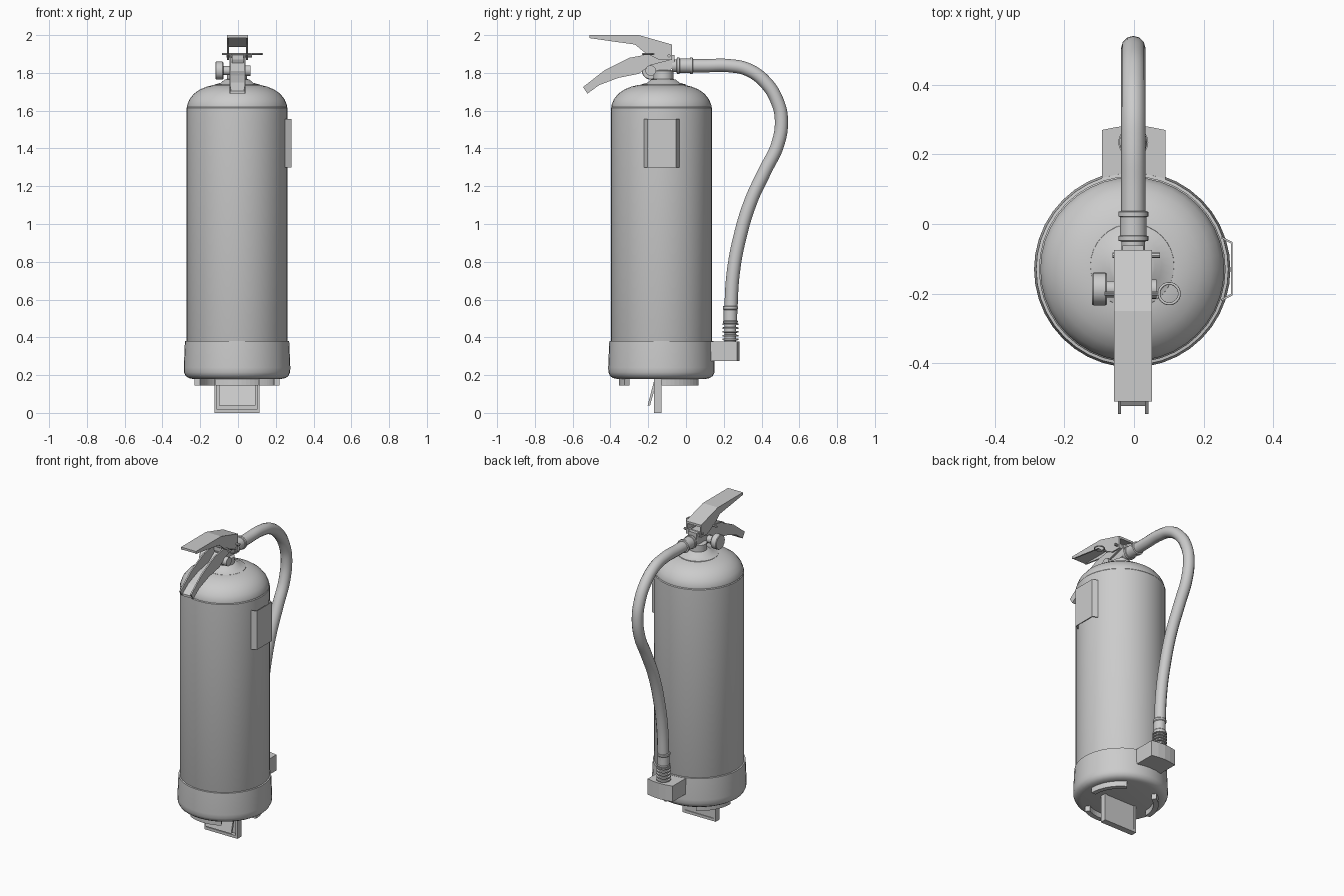
import bpy, bmesh
from math import sin, cos, pi, radians
from mathutils import Vector, Matrix

cube = bpy.data.objects.get("Cube")
if cube:
    bpy.data.objects.remove(cube)

AX, AY = -0.005, -0.13          # tank axis

grey = bpy.data.materials.new("plain_grey")
grey.use_nodes = True
grey.diffuse_color = (0.6, 0.6, 0.6, 1)
grey.node_tree.nodes["Principled BSDF"].inputs["Base Color"].default_value = (0.6, 0.6, 0.6, 1)


def finish(obj, smooth=True):
    obj.data.materials.clear()
    obj.data.materials.append(grey)
    bpy.ops.object.select_all(action='DESELECT')
    obj.select_set(True)
    bpy.context.view_layer.objects.active = obj
    if smooth:
        bpy.ops.object.shade_smooth_by_angle(angle=radians(35))
    return obj


def from_bmesh(name, bm, smooth=True):
    bmesh.ops.recalc_face_normals(bm, faces=bm.faces)
    mesh = bpy.data.meshes.new(name)
    bm.to_mesh(mesh)
    bm.free()
    obj = bpy.data.objects.new(name, mesh)
    bpy.context.collection.objects.link(obj)
    return finish(obj, smooth)


def lathe(name, profile, origin, axis=(0, 0, 1), sides=32):
    """Spin (radius, height) pairs around an axis through origin."""
    turn = Vector((0, 0, 1)).rotation_difference(Vector(axis)).to_matrix().to_4x4()
    place = Matrix.Translation(origin) @ turn
    bm = bmesh.new()
    rings = [[bm.verts.new(place @ Vector((r * cos(a), r * sin(a), h)))
              for a in (2 * pi * i / sides for i in range(sides))] for r, h in profile]
    for low, high in zip(rings, rings[1:]):
        for i in range(sides):
            j = (i + 1) % sides
            bm.faces.new((low[i], low[j], high[j], high[i]))
    bm.faces.new(rings[0])
    bm.faces.new(rings[-1])
    return from_bmesh(name, bm)


def rod(name, radius, start, end, sides=20):
    d = Vector(end) - Vector(start)
    return lathe(name, [(radius, 0), (radius, d.length)], start, d, sides)


def prism(name, outline, low, high, axis='X'):
    """Extrude an outline: (y, z) along x, or (x, y) along z."""
    bm = bmesh.new()
    put = (lambda p, t: (t, *p)) if axis == 'X' else (lambda p, t: (*p, t))
    face = bm.faces.new([bm.verts.new(put(p, low)) for p in outline])
    out = bmesh.ops.extrude_face_region(bm, geom=[face])
    move = Vector(put((0, 0), high - low))
    bmesh.ops.translate(bm, vec=move, verts=[v for v in out["geom"] if isinstance(v, bmesh.types.BMVert)])
    return from_bmesh(name, bm, False)


def box(name, x, y, z):
    return prism(name, [(y[0], z[0]), (y[1], z[0]), (y[1], z[1]), (y[0], z[1])], *x)


def tube(name, points, radius, cyclic=False):
    curve = bpy.data.curves.new(name, 'CURVE')
    curve.dimensions = '3D'
    curve.bevel_depth = radius
    curve.bevel_resolution = 4
    curve.resolution_u = 8
    spline = curve.splines.new('BEZIER')
    spline.bezier_points.add(len(points) - 1)
    spline.use_cyclic_u = cyclic
    for bp, p in zip(spline.bezier_points, points):
        bp.co = p
        bp.handle_left_type = bp.handle_right_type = 'AUTO'
    obj = bpy.data.objects.new(name, curve)
    bpy.context.collection.objects.link(obj)
    bpy.ops.object.select_all(action='DESELECT')
    obj.select_set(True)
    bpy.context.view_layer.objects.active = obj
    bpy.ops.object.convert(target='MESH')
    return finish(bpy.context.object)


# Tank, base collar and neck
lathe("tank", [(0.26, 0.3), (0.268, 0.32), (0.268, 1.615), (0.264, 1.62), (0.264, 1.63),
               (0.252, 1.66), (0.228, 1.69), (0.195, 1.713), (0.16, 1.727), (0.12, 1.737)],
      (AX, AY, 0), sides=40)
lathe("base_collar", [(0.235, 0.18), (0.255, 0.184), (0.272, 0.195), (0.281, 0.215),
                      (0.282, 0.24), (0.276, 0.38), (0.262, 0.383)], (AX, AY, 0), sides=40)
lathe("neck", [(0.122, 1.73), (0.12, 1.738), (0.085, 1.748), (0.065, 1.765),
               (0.053, 1.767), (0.053, 1.81), (0.04, 1.815)], (AX, -0.12, 0))

# Three curved feet under the base
for n in range(3):
    angles = [radians(120 * n + 6 * k) for k in range(11)]
    ring = [(0.226, a) for a in angles] + [(0.195, a) for a in reversed(angles)]
    prism(f"foot_{n + 1}", [(AX + r * cos(a), AY + r * sin(a)) for r, a in ring], 0.145, 0.19, 'Z')

# Bottom stirrup: frame and tilted panel
for name, x0 in (("stirrup_right", -0.125), ("stirrup_left", 0.1)):
    box(name, (x0, x0 + 0.015), (-0.17, -0.13), (0, 0.185))
box("stirrup_bottom", (-0.125, 0.115), (-0.17, -0.13), (0, 0.018))
box("stirrup_back", (-0.11, 0.1), (-0.145, -0.135), (0.018, 0.185))
prism("stirrup_panel", [(-0.203, 0.04), (-0.19, 0.04), (-0.15, 0.185), (-0.165, 0.185)], -0.1, 0.092)

# Bent side plate
plate = prism("side_plate", [(0.25, -0.222), (0.283, -0.205), (0.283, -0.052), (0.25, -0.035),
                             (0.25, -0.041), (0.278, -0.056), (0.278, -0.201), (0.25, -0.216)],
              1.3, 1.555, 'Z')

# Valve body
prism("valve_body", [(-0.2, 1.87), (-0.17, 1.8), (-0.1, 1.805), (-0.062, 1.83), (-0.062, 1.895), (-0.2, 1.895)],
      -0.033, 0.028)
rod("valve_stub", 0.028, (-0.005, -0.187, 1.812), (0.065, -0.187, 1.812))
rod("gauge_stem", 0.024, (-0.085, -0.187, 1.812), (0, -0.187, 1.812))
lathe("gauge", [(0.044, 0), (0.047, 0.004), (0.047, 0.038), (0.044, 0.042)],
      (-0.078, -0.187, 1.812), (-1, 0, 0))


def channel(name, top, bottom, x0, x1, web_on_top, web):
    """Folded lever: two side walls joined by a web along one edge."""
    for side, a in (("right", x0), ("left", x1 - 0.009)):
        prism(f"{name}_{side}_wall", top + bottom[::-1], a, a + 0.009)
    edge = top if web_on_top else bottom
    shift = -web if web_on_top else web
    prism(f"{name}_web", edge + [(y, z + shift) for y, z in reversed(edge)], x0 + 0.004, x1 - 0.004)


# Squeeze lever (opens downwards) and carrying handle (opens upwards)
channel("squeeze_lever", [(-0.51, 2.0), (-0.25, 2.0), (-0.075, 1.95)],
        [(-0.51, 1.984), (-0.27, 1.95), (-0.215, 1.905), (-0.14, 1.868), (-0.075, 1.868)],
        -0.057, 0.052, True, 0.014)
channel("carry_handle", [(-0.545, 1.725), (-0.43, 1.815), (-0.3, 1.88), (-0.2, 1.898), (-0.075, 1.898)],
        [(-0.522, 1.69), (-0.46, 1.735), (-0.36, 1.773), (-0.25, 1.795), (-0.19, 1.84), (-0.075, 1.87)],
        -0.046, 0.041, False, 0.014)

# Safety pin with ring, and hinge rivet
rod("safety_pin", 0.006, (-0.085, -0.2, 1.9), (0.07, -0.2, 1.9), 10)
tube("pin_ring", [(0.101 + 0.029 * cos(a), -0.2 + 0.029 * sin(a), 1.9)
                  for a in (pi * k / 4 for k in range(8))], 0.004, True)
rod("hinge_rivet", 0.008, (-0.062, -0.09, 1.89), (0.075, -0.09, 1.89), 10)

# Hose with its upper coupling and lower ferrule
hose_path = [(-0.05, 1.838), (0.1, 1.838), (0.23, 1.838), (0.33, 1.816), (0.425, 1.745), (0.485, 1.645),
             (0.505, 1.55), (0.485, 1.42), (0.42, 1.285), (0.343, 1.12), (0.285, 0.93), (0.25, 0.74), (0.236, 0.52)]
tube("hose", [(-0.002, y, z) for y, z in hose_path], 0.035)
lathe("upper_coupling", [(0.034, 0), (0.034, 0.025), (0.043, 0.027), (0.043, 0.04), (0.038, 0.042),
                         (0.038, 0.095), (0.043, 0.097), (0.043, 0.11), (0.036, 0.112)],
      (-0.002, -0.075, 1.838), (0, 1, 0))
lathe("lower_ferrule", [(0.03, 0.47), (0.038, 0.475), (0.04, 0.485), (0.036, 0.49), (0.036, 0.545),
                        (0.04, 0.55), (0.04, 0.562), (0.036, 0.567)], (-0.002, 0.235, 0))

# Ribbed nozzle
ribs = [(r, 0.375 + 0.02 * n + h) for n in range(5)
        for r, h in ((0.031, 0), (0.031, 0.009), (0.043, 0.01), (0.043, 0.018), (0.031, 0.019))]
lathe("nozzle", ribs, (-0.002, 0.235, 0))

# Nozzle holder
prism("nozzle_holder", [(-0.092, 0.08), (0.09, 0.08), (0.09, 0.27), (0.045, 0.279),
                        (-0.002, 0.283), (-0.047, 0.279), (-0.092, 0.27)], 0.275, 0.378, 'Z')
